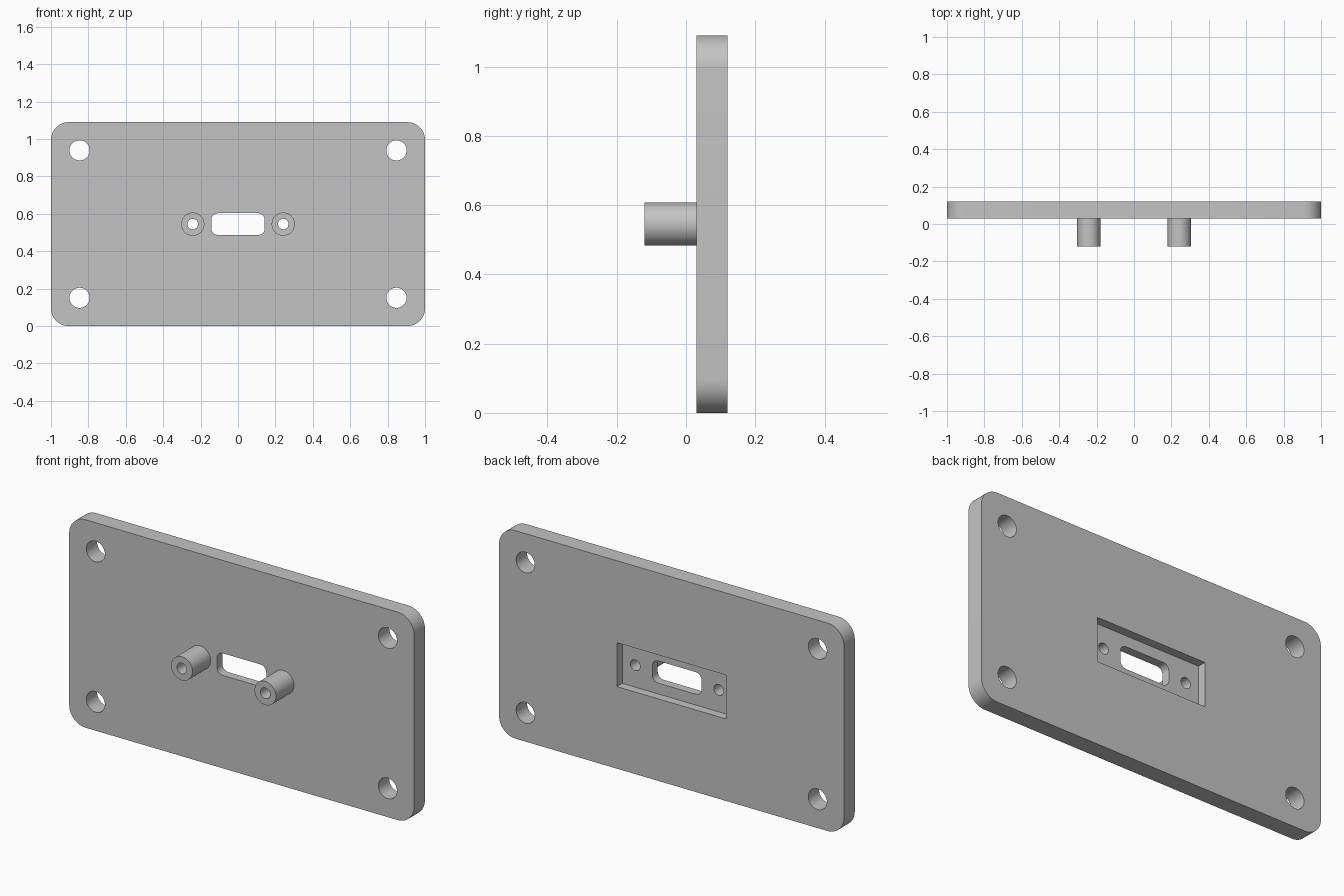
import bpy
import bmesh
from math import sin, cos, pi, radians

old = bpy.data.objects.get("Cube")
if old:
    bpy.data.objects.remove(old, do_unlink=True)

grey = bpy.data.materials.new("plain grey")
colour = (0.55, 0.55, 0.55, 1)
grey.diffuse_color = colour
grey.use_nodes = True
grey.node_tree.nodes["Principled BSDF"].inputs["Base Color"].default_value = colour

MID = 0.545             # height of the centre line
FRONT, BACK = 0.03, 0.12
POST_X = 0.242


def prism(name, x, z, half_w, half_h, radius, y0, y1, steps=12):
    """Rounded rectangle in the xz plane, extruded from y0 to y1."""
    points = []
    for quarter, (sx, sz) in enumerate([(1, 1), (-1, 1), (-1, -1), (1, -1)]):
        for i in range(steps + 1):
            a = (quarter + i / steps) * pi / 2
            points.append((round(x + sx * (half_w - radius) + radius * cos(a), 5), y0,
                           round(z + sz * (half_h - radius) + radius * sin(a), 5)))
    bm = bmesh.new()
    face = bm.faces.new([bm.verts.new(p) for p in dict.fromkeys(points)])
    extruded = bmesh.ops.extrude_face_region(bm, geom=[face])["geom"]
    verts = [g for g in extruded if isinstance(g, bmesh.types.BMVert)]
    bmesh.ops.translate(bm, verts=verts, vec=(0, y1 - y0, 0))
    bmesh.ops.recalc_face_normals(bm, faces=bm.faces)
    mesh = bpy.data.meshes.new(name)
    bm.to_mesh(mesh)
    bm.free()
    mesh.materials.append(grey)
    obj = bpy.data.objects.new(name, mesh)
    bpy.context.collection.objects.link(obj)
    return obj


def cylinder(name, x, z, radius, y0, y1):
    return prism(name, x, z, radius, radius, radius, y0, y1)


def activate(obj):
    bpy.ops.object.select_all(action="DESELECT")
    obj.select_set(True)
    bpy.context.view_layer.objects.active = obj


def cut(obj, cutter):
    """Subtract the cutter, then discard it."""
    cutter.hide_render = True
    mod = obj.modifiers.new("cut", "BOOLEAN")
    mod.operation = "DIFFERENCE"
    mod.solver = "EXACT"
    mod.object = cutter
    activate(obj)
    bpy.ops.object.modifier_apply(modifier=mod.name)
    bpy.data.objects.remove(cutter, do_unlink=True)


# Mounting plate with a recess in the back and a slot through the middle
plate = prism("mounting_plate", 0, MID, 1, MID, 0.095, FRONT, BACK)
cut(plate, prism("recess_cutter", 0, MID, 0.317, 0.115, 0, 0.075, 0.3))
cut(plate, prism("slot_cutter", 0, MID, 0.143, 0.058, 0.035, -0.3, 0.3))

# Corner screw holes
for sx in (-1, 1):
    for sz in (-1, 1):
        cut(plate, cylinder("screw_hole_cutter", sx * 0.847, MID + sz * 0.394, 0.054, -0.3, 0.3))

# Hollow posts, bored right through to the recess
parts = [plate]
for side, sx in (("left", 1), ("right", -1)):
    post = cylinder(side + "_post", sx * POST_X, MID, 0.062, -BACK, FRONT + 0.01)
    for part in (post, plate):
        cut(part, cylinder("bore_cutter", sx * POST_X, MID, 0.028, -0.3, 0.3))
    parts.append(post)

for part in parts:
    activate(part)
    bpy.ops.object.shade_smooth_by_angle(angle=radians(30))
